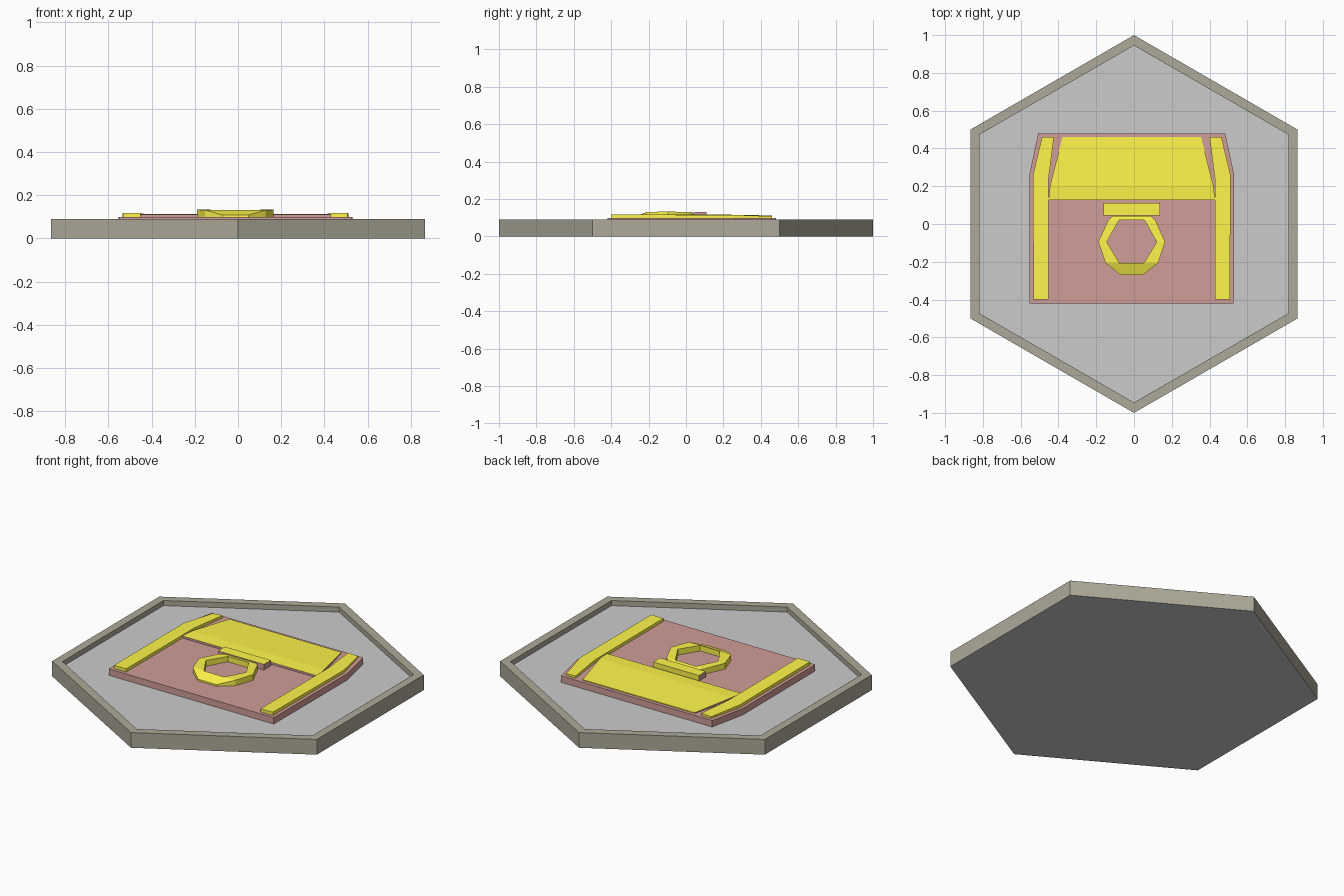
import bpy, bmesh, math

if "Cube" in bpy.data.objects:
    bpy.data.objects.remove(bpy.data.objects["Cube"])

CX = -0.012        # centre line of the emblem
FLOOR, PLATE = 0.06, 0.098


def material(name, rgb):
    m = bpy.data.materials.new(name)
    m.diffuse_color = (*rgb, 1)
    m.use_nodes = True
    m.node_tree.nodes["Principled BSDF"].inputs["Base Color"].default_value = m.diffuse_color
    return m


OLIVE = material("olive", (0.42, 0.40, 0.32))
GREY = material("grey", (0.8, 0.8, 0.8))
RED = material("red", (0.63, 0.34, 0.31))
YELLOW = material("yellow", (1.0, 0.92, 0.07))


def finish(name, bm, mats, pick=None):
    bmesh.ops.remove_doubles(bm, verts=bm.verts, dist=1e-5)
    bmesh.ops.recalc_face_normals(bm, faces=bm.faces)
    bm.normal_update()
    if pick:
        for f in bm.faces:
            f.material_index = pick(f)
    me = bpy.data.meshes.new(name)
    bm.to_mesh(me)
    bm.free()
    for m in mats:
        me.materials.append(m)
    ob = bpy.data.objects.new(name, me)
    bpy.context.collection.objects.link(ob)
    return ob


def prism(name, pts, z0, mats, tops=None, pick=None):
    """Outline of (x, y, top z) points closed down to z0."""
    bm = bmesh.new()
    n = len(pts)
    top = [bm.verts.new(p) for p in pts]
    low = [bm.verts.new((p[0], p[1], z0)) for p in pts]
    for idx in tops or [range(n)]:
        bm.faces.new([top[i] for i in idx])
    bm.faces.new(low[::-1])
    for i in range(n):
        j = (i + 1) % n
        bm.faces.new((top[i], low[i], low[j], top[j]))
    return finish(name, bm, mats, pick)


# hexagonal tray: olive rim, grey floor and underside
bm = bmesh.new()
loops = []
for r, z in ((1, 0), (1, 0.09), (0.945, 0.09), (0.945, FLOOR)):
    loops.append([bm.verts.new((r * math.sin(k * math.pi / 3),
                                r * math.cos(k * math.pi / 3), z)) for k in range(6)])
for a, b in zip(loops, loops[1:]):
    for k in range(6):
        j = (k + 1) % 6
        bm.faces.new((a[k], a[j], b[j], b[k]))
bm.faces.new(loops[0])
bm.faces.new(loops[-1])
finish("hex_tray", bm, [OLIVE, GREY], lambda f: int(len(f.verts) == 6))

# red backing plate
plate = [(0.495, 0.48), (0.542, 0.26), (0.54, -0.42)]
outline = plate + [(-x, y) for x, y in reversed(plate)]
prism("backing_plate", [(x + CX, y, PLATE) for x, y in outline], FLOOR, [RED])

# bent side strips
strip = [(0.412, 0.46, 0.112), (0.475, 0.46, 0.108), (0.523, 0.26, 0.115),
         (0.52, -0.40, 0.117), (0.44, -0.40, 0.117), (0.44, 0.24, 0.116)]
for side, s in (("left", -1), ("right", 1)):
    prism(side + "_strip", [(s * x + CX, y, z) for x, y, z in strip],
          PLATE - 0.005, [YELLOW])


# faces looking forward or sideways show the red body below the gilt top
def red_sides(f):
    return int(f.normal.y < -0.5 or abs(f.normal.x) > 0.7)


# lid panel with a crease
half = [(0.367, 0.46, 0.103), (0.432, 0.205, 0.113), (0.441, 0.127, 0.110)]
panel = half + [(-x, y, z) for x, y, z in reversed(half)]
prism("lid_panel", [(x + CX, y, z) for x, y, z in panel], PLATE - 0.005,
      [YELLOW, RED], [(0, 1, 4, 5), (1, 2, 3, 4)], red_sides)

# hinge bar
bar = [(0.15, 0.11), (0.15, 0.045), (-0.15, 0.045), (-0.15, 0.11)]
prism("clasp_bar", [(x + CX, y, 0.131) for x, y in bar], PLATE - 0.005,
      [YELLOW, RED], None, red_sides)

# clasp ring: outer points paired with a hexagonal opening
outer = [(0.1, 0.043, 0.126), (0.125, 0.02, 0.130), (0.177, -0.095, 0.133),
         (0.14, -0.205, 0.131), (0.06, -0.27, 0.108)]
inner = [(0.068, 0.02, 0.130)] * 2 + [(0.132, -0.095, 0.133)] + [(0.065, -0.207, 0.131)] * 2
bm = bmesh.new()
rings = []
for half in (outer, inner):
    pts = half + [(-x, y, z) for x, y, z in reversed(half)]
    rings.append([[bm.verts.new((x + CX, y, h or z)) for x, y, z in pts]
                  for h in (0, PLATE - 0.005)])
(ot, ol), (it, il) = rings
for k in range(10):
    j = (k + 1) % 10
    for a, b in ((ot, it), (ol, ot), (it, il), (il, ol)):
        bm.faces.new((a[k], a[j], b[j], b[k]))
finish("clasp_ring", bm, [YELLOW])
